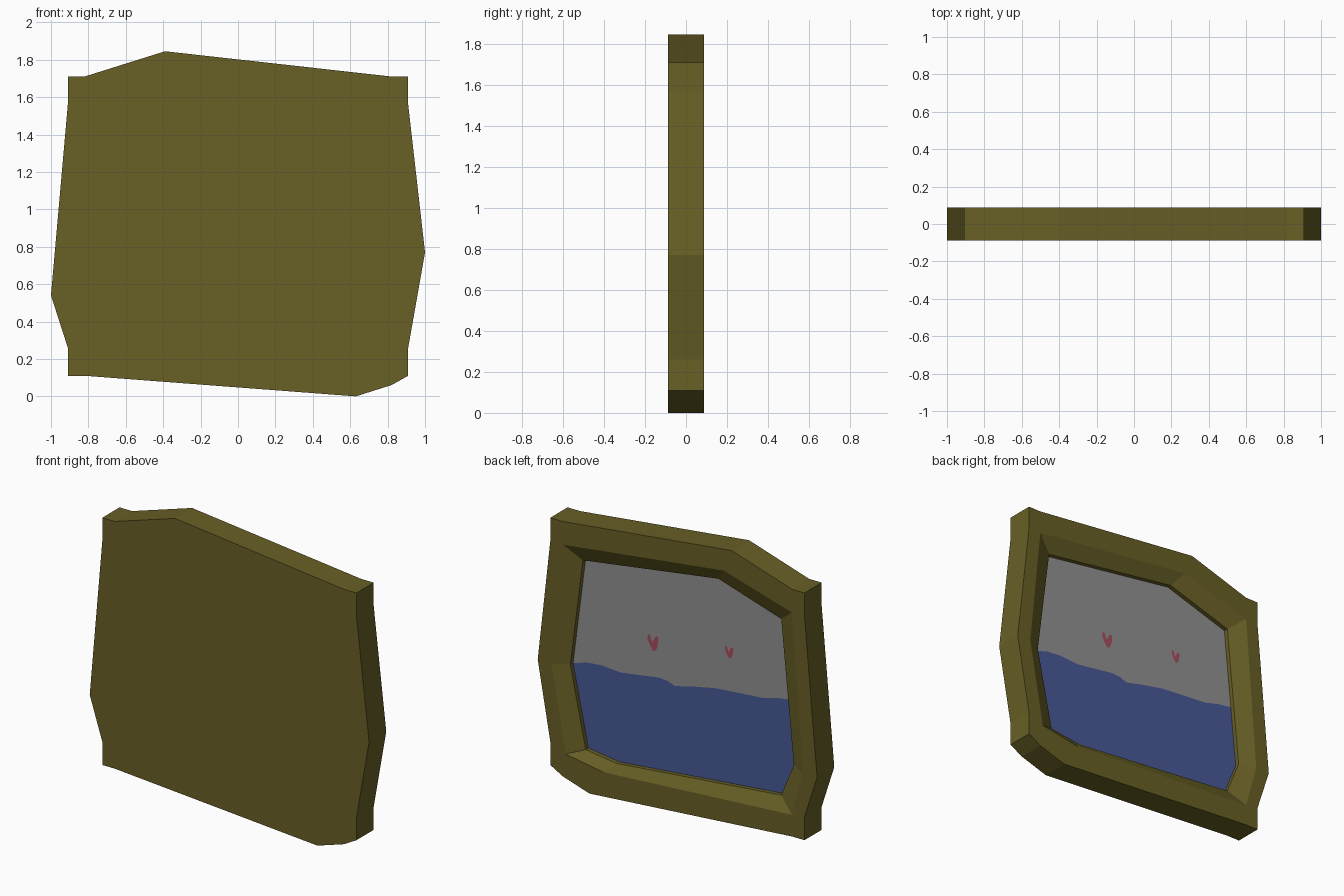
import bpy, bmesh

if "Cube" in bpy.data.objects:
    bpy.data.objects.remove(bpy.data.objects["Cube"])

def material(name, rgb):
    m = bpy.data.materials.new(name)
    m.diffuse_color = (*rgb, 1)
    m.use_nodes = True
    m.node_tree.nodes["Principled BSDF"].inputs["Base Color"].default_value = m.diffuse_color
    return m

wood = material("olive wood", (0.138, 0.115, 0.019))
grey = material("grey sky", (0.283, 0.283, 0.283))
blue = material("blue water", (0.065, 0.102, 0.305))
red = material("dull red", (0.392, 0.074, 0.105))

def add_object(name, bm, mat):
    me = bpy.data.meshes.new(name)
    bm.to_mesh(me)
    bm.free()
    me.materials.append(mat)
    ob = bpy.data.objects.new(name, me)
    bpy.context.collection.objects.link(ob)
    return ob

def flat_plate(name, pts, y, mat):
    """Single flat face in the xz plane, facing the +y side."""
    bm = bmesh.new()
    f = bm.faces.new([bm.verts.new((x, y, z)) for x, z in pts])
    f.normal_update()
    if f.normal.y < 0:
        f.normal_flip()
    return add_object(name, bm, mat)

# Frame stations (x, z): outer outline points, inner rim, inner lip
D = 0.088
LIP, FLOOR = 0.04, 0.01
stations = [
    ([(-.91, 1.56), (-.91, 1.71), (-.82, 1.71)], (-.82, 1.56), (-.71, 1.47)),
    ([(-.39, 1.845)], (-.33, 1.70), (-.26, 1.61)),
    ([(.82, 1.71), (.91, 1.71), (.91, 1.56)], (.82, 1.56), (.71, 1.47)),
    ([(1.0, .77)], (.90, .77), (.80, .77)),
    ([(.91, .26), (.91, .11), (.82, .06)], (.80, .21), (.69, .25)),
    ([(.63, 0)], (.53, .165), (.47, .22)),
    ([(-.82, .11), (-.91, .11), (-.91, .26)], (-.82, .25), (-.71, .33)),
    ([(-1.0, .54)], (-.90, .54), (-.80, .55)),
]

bm = bmesh.new()

def ring(pts, y):
    return [bm.verts.new((x, y, z)) for x, z in pts]

def bridge(a, b):
    n = len(a)
    for i in range(n):
        j = (i + 1) % n
        bm.faces.new((a[i], a[j], b[j], b[i]))

outline = [p for s in stations for p in s[0]]
lip_pts = [s[2] for s in stations]
front = ring(outline, -D)
back = ring(outline, D)
rim = ring([s[1] for s in stations], D)
lip = ring(lip_pts, LIP)
floor = ring(lip_pts, FLOOR)

bm.faces.new(front)          # plain flat panel
bridge(front, back)          # outer edge
bridge(rim, lip)             # sloped inner moulding
bridge(lip, floor)           # small step down to the picture
bm.faces.new(floor)

# Flat frame face between outline and rim
groups, k = [], 0
for s in stations:
    groups.append(back[k:k + len(s[0])])
    k += len(s[0])
for i, g in enumerate(groups):
    j = (i + 1) % len(groups)
    if len(g) == 3:
        bm.faces.new((*g, rim[i]))
    bm.faces.new((g[-1], groups[j][0], rim[j], rim[i]))
bmesh.ops.recalc_face_normals(bm, faces=bm.faces)
add_object("picture_frame", bm, wood)

# Picture split by a wavy waterline, from +x to -x
wave = [(.80, .77), (.70, .80), (.60, .81), (.46, .80), (.32, .82), (.19, .84),
        (.12, .835), (.07, .816), (-.07, .85), (-.22, .88), (-.40, .895),
        (-.556, .907), (-.66, .935), (-.761, .95)]
Y = FLOOR + 0.002
flat_plate("picture_sky", lip_pts[:3] + wave, Y, grey)
flat_plate("picture_water", wave[::-1] + lip_pts[4:], Y, blue)

# Two small hearts
heart = [(0, -.5), (.3, -.15), (.5, .2), (.42, .45), (.25, .42), (.08, .0),
         (-.12, .3), (-.3, .5), (-.45, .42), (-.42, 0), (-.25, -.4)]
for name, cx, cz, w, h in (("heart_large", .225, 1.055, .085, .105),
                           ("heart_small", -.32, 1.14, .065, .08)):
    flat_plate(name, [(cx + x * w, cz + z * h) for x, z in heart], Y + .003, red)
